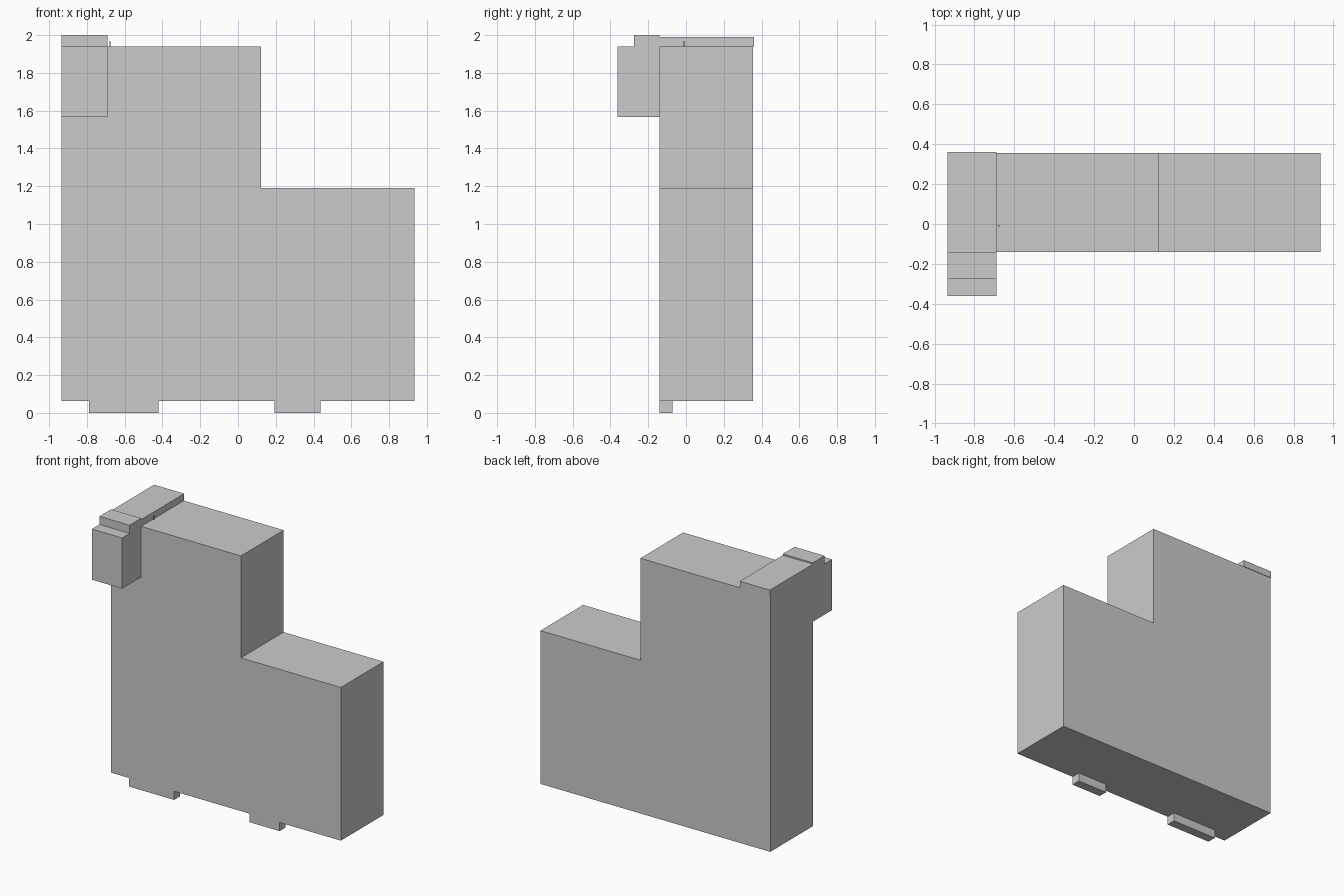
import bpy, bmesh
from mathutils import Vector

if "Cube" in bpy.data.objects:
    bpy.data.objects.remove(bpy.data.objects["Cube"])


def prism(name, profile, axis, start, end):
    """Extrude a closed profile (x,z or y,z pairs) along the y or x axis."""
    bm = bmesh.new()
    place = (lambda a, z: (a, start, z)) if axis == 'y' else (lambda a, z: (start, a, z))
    face = bm.faces.new([bm.verts.new(place(a, z)) for a, z in profile])
    ext = bmesh.ops.extrude_face_region(bm, geom=[face])
    move = Vector((0, end - start, 0)) if axis == 'y' else Vector((end - start, 0, 0))
    bmesh.ops.translate(bm, vec=move,
                        verts=[v for v in ext['geom'] if isinstance(v, bmesh.types.BMVert)])
    bmesh.ops.recalc_face_normals(bm, faces=bm.faces)
    mesh = bpy.data.meshes.new(name)
    bm.to_mesh(mesh)
    bm.free()
    obj = bpy.data.objects.new(name, mesh)
    bpy.context.collection.objects.link(obj)
    return obj


def box(name, x0, x1, y0, y1, z0, z1):
    return prism(name, [(x0, z0), (x1, z0), (x1, z1), (x0, z1)], 'y', y0, y1)


LEFT, RIGHT, FRONT, BACK = -0.935, 0.935, -0.14, 0.356
BASE, TOP = 0.063, 1.94

# Stepped main building
prism("main_body", [(LEFT, BASE), (RIGHT, BASE), (RIGHT, 1.19),
                    (0.122, 1.19), (0.122, TOP), (LEFT, TOP)], 'y', FRONT, BACK)

# Overhanging bay at the front with a stepped roof slab running to the back
prism("corner_bay", [(-0.362, 1.567), (FRONT, 1.567), (FRONT, TOP), (0.36, TOP),
                     (0.36, 1.99), (FRONT, 1.99), (FRONT, 2.0), (-0.275, 2.0),
                     (-0.275, TOP), (-0.362, TOP)], 'x', LEFT, -0.69)

# Low front plinths under the body
for side, x0, x1 in (("left", -0.79, -0.422), ("right", 0.192, 0.437)):
    box(f"{side}_plinth", x0, x1, FRONT, -0.072, 0.0, BASE)

# Small pin on the roof beside the slab
box("roof_pin", -0.681, -0.675, -0.012, -0.004, TOP, 1.97)
